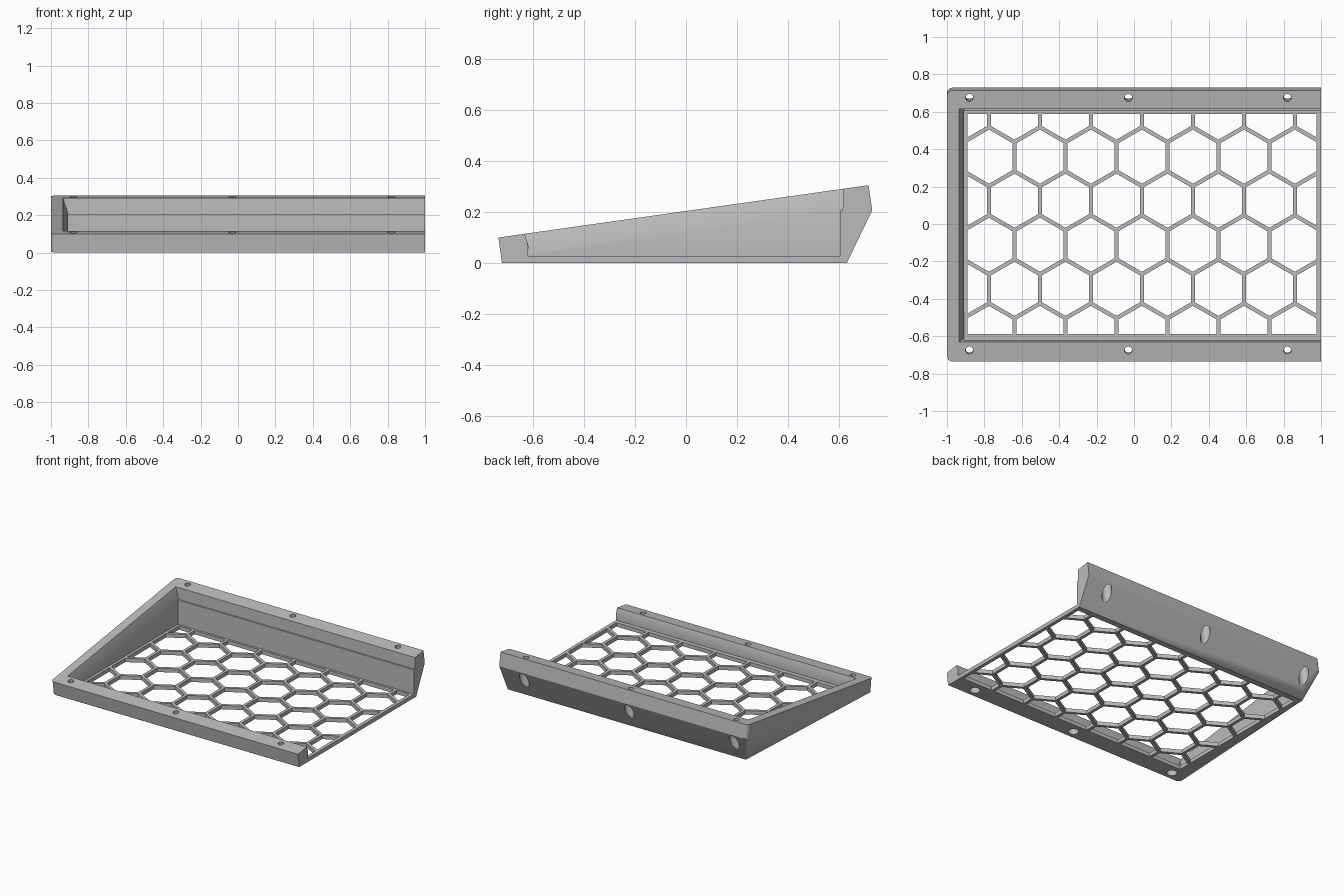
import bpy, bmesh, math
from mathutils import Vector, Matrix

cube = bpy.data.objects.get("Cube")
if cube:
    bpy.data.objects.remove(cube, do_unlink=True)

SLOPE = 0.1414
NORMAL = Vector((0, -SLOPE, 1)).normalized()
FLOOR = 0.028

grey = bpy.data.materials.new("plain_grey")
grey.use_nodes = True
grey.diffuse_color = (0.5, 0.5, 0.5, 1)
bsdf = next(n for n in grey.node_tree.nodes if n.type == 'BSDF_PRINCIPLED')
bsdf.inputs["Base Color"].default_value = grey.diffuse_color
bsdf.inputs["Roughness"].default_value = 0.6


def to_object(bm, name):
    bmesh.ops.recalc_face_normals(bm, faces=bm.faces)
    mesh = bpy.data.meshes.new(name)
    bm.to_mesh(mesh)
    bm.free()
    obj = bpy.data.objects.new(name, mesh)
    bpy.context.collection.objects.link(obj)
    mesh.materials.append(grey)
    return obj


def tilted(x, y, depth):
    """Point on the sloping rim plane, sunk by depth along its normal."""
    return Vector((x, y, 0.1 + SLOPE * (y + 0.735))) - NORMAL * depth


def hull(points, name):
    bm = bmesh.new()
    for p in points:
        bm.verts.new(p)
    out = bmesh.ops.convex_hull(bm, input=bm.verts)
    loose = {v for v in out["geom_interior"] if isinstance(v, bmesh.types.BMVert)}
    bmesh.ops.delete(bm, geom=list(loose), context='VERTS')
    bmesh.ops.dissolve_limit(bm, angle_limit=0.005, verts=bm.verts, edges=bm.edges)
    return to_object(bm, name)


def rim_outline(x0, x1, y0, y1, depth, radius=0.0):
    """Rectangle on the rim plane, rounded at its two -x corners."""
    pts = [tilted(x1, y0, depth), tilted(x1, y1, depth)]
    for side, y in ((1, y1), (-1, y0)):
        for i in range(7 if radius else 1):
            a = math.radians(15 * i)
            pts.append(tilted(x0 + radius * (1 - math.cos(a)),
                              y - side * radius * (1 - math.sin(a)), depth))
    return pts


def cut(target, cutter):
    mod = target.modifiers.new("cut", 'BOOLEAN')
    mod.operation, mod.solver, mod.object = 'DIFFERENCE', 'EXACT', cutter
    cutter.hide_render = True
    bpy.context.view_layer.update()
    graph = bpy.context.evaluated_depsgraph_get()
    mesh = bpy.data.meshes.new_from_object(target.evaluated_get(graph))
    target.modifiers.clear()
    target.data = mesh
    bpy.data.objects.remove(cutter, do_unlink=True)


def bores(radius, top, bottom, y, name):
    """Three cylinders square to the rim, between two depths."""
    bm = bmesh.new()
    turn = NORMAL.to_track_quat('Z', 'Y').to_matrix().to_4x4()
    for x in (-0.88, -0.03, 0.82):
        centre = tilted(x, y, (top + bottom) / 2)
        bmesh.ops.create_cone(bm, cap_ends=True, segments=32, radius1=radius,
                              radius2=radius, depth=bottom - top,
                              matrix=Matrix.Translation(centre) @ turn)
    return to_object(bm, name)


# Outer tray: flat base blended into the sloping rim band
base = [Vector((x, y, 0)) for x in (-0.925, 1) for y in (-0.72, 0.63)]
tray = hull(base + rim_outline(-1, 1, -0.735, 0.715, 0, 0.03)
            + rim_outline(-1, 1, -0.735, 0.715, 0.1, 0.03), "tray_frame")

# Inner cavity, open at the +x end, flaring out towards the rim
cut(tray, hull([Vector((x, y, z)) for x in (-0.91, 1.2)
                for y in (-0.62, 0.604) for z in (FLOOR, 0.8)], "cavity"))
cut(tray, hull(rim_outline(-0.908, 1.3, -0.618, 0.602, 0.083)
               + rim_outline(-0.945, 1.3, -0.637, 0.621, -0.03), "flare"))

# Screw holes with wider recesses from below
for y, recess in ((-0.675, 0.05), (0.675, 0.06)):
    cut(tray, bores(0.02, -0.05, 0.3, y, "screw_bore"))
    cut(tray, bores(0.035, recess, 0.4, y, "screw_recess"))

# Honeycomb openings in the floor, trimmed to a border
PITCH, ROW, RADIUS = 0.2725, 0.2355, 0.1446
trims = [((-0.89, 0, 0), (-1, 0, 0)), ((0.975, 0, 0), (1, 0, 0)),
         ((0, -0.588, 0), (0, -1, 0)), ((0, 0.588, 0), (0, 1, 0))]
cells = bmesh.new()
for row in range(-1, 6):
    for col in range(-2, 9):
        cx = -0.775 + (col + 0.5 * (row % 2)) * PITCH
        cy = 0.36 - row * ROW
        bm = bmesh.new()
        bm.faces.new([bm.verts.new((cx + RADIUS * math.sin(k * math.pi / 3),
                                    cy + RADIUS * math.cos(k * math.pi / 3), -0.1))
                      for k in range(6)])
        for co, no in trims:
            bmesh.ops.bisect_plane(bm, geom=bm.verts[:] + bm.edges[:] + bm.faces[:],
                                   plane_co=co, plane_no=no, clear_outer=True)
        if bm.faces and sum(f.calc_area() for f in bm.faces) > 0.0005:
            ring = [v.co.copy() for v in bm.faces[:][0].verts]
            low = [cells.verts.new(p) for p in ring]
            high = [cells.verts.new(p + Vector((0, 0, 0.16))) for p in ring]
            cells.faces.new(low)
            cells.faces.new(high)
            for i in range(len(ring)):
                j = (i + 1) % len(ring)
                cells.faces.new((low[i], low[j], high[j], high[i]))
        bm.free()
cut(tray, to_object(cells, "honeycomb_cells"))

# Smooth the round corners and bores, keep the edges sharp
bpy.ops.object.select_all(action='DESELECT')
tray.select_set(True)
bpy.context.view_layer.objects.active = tray
bpy.ops.object.shade_smooth_by_angle(angle=math.radians(25))
